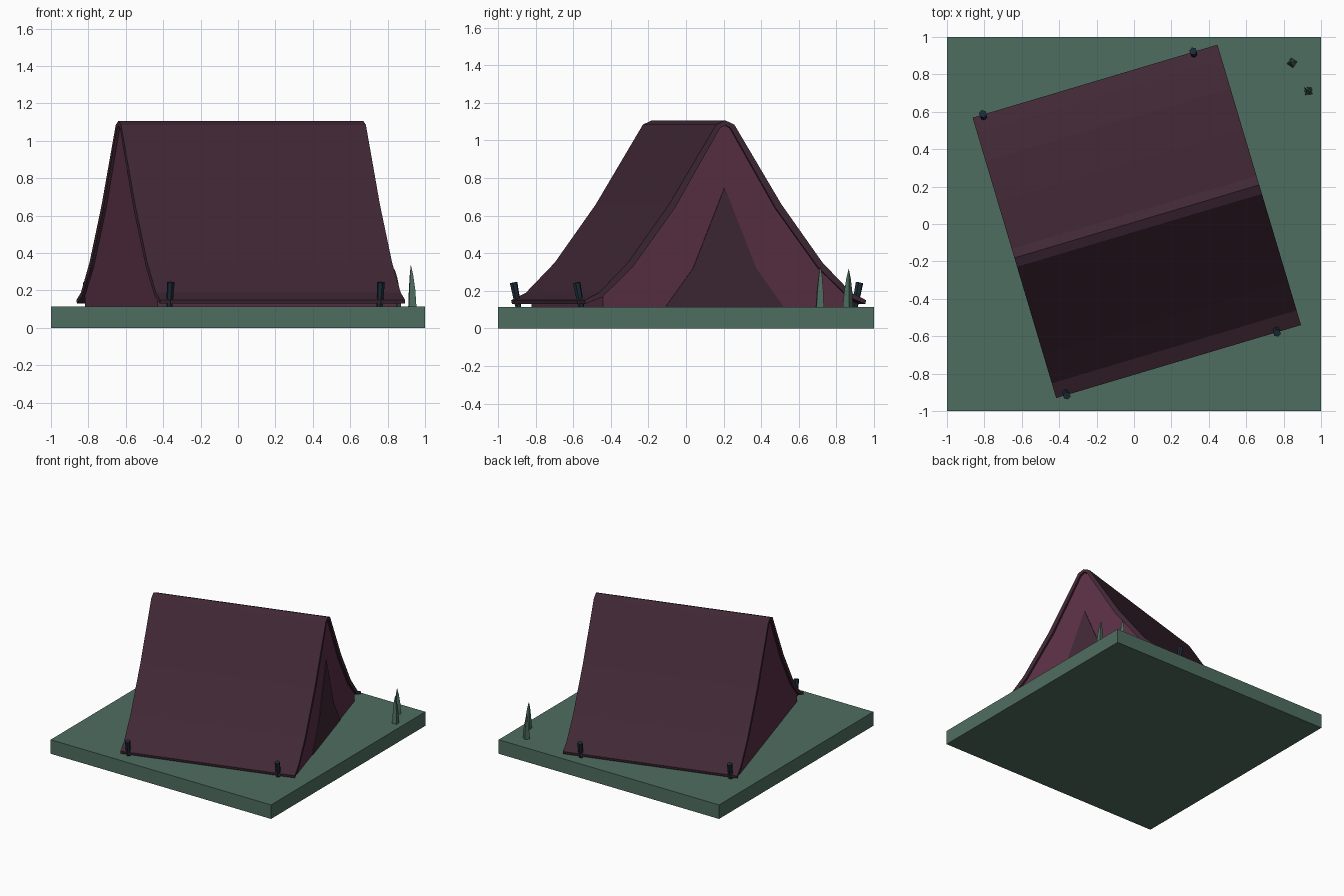
import bpy, bmesh, math
from mathutils import Matrix, Vector

if "Cube" in bpy.data.objects:
    bpy.data.objects.remove(bpy.data.objects["Cube"])

ANGLE = math.radians(16.6)
TENT = Matrix.Translation((0.015, 0.014, 0)) @ Matrix.Rotation(ANGLE, 4, 'Z')


def material(name, color):
    m = bpy.data.materials.new(name)
    m.diffuse_color = (*color, 1)
    m.use_nodes = True
    m.node_tree.nodes["Principled BSDF"].inputs["Base Color"].default_value = m.diffuse_color
    return m


ROOF = material("dark_canvas", (0.052, 0.021, 0.036))
WALL = material("plum_canvas", (0.105, 0.03, 0.06))
GRASS = material("grass_green", (0.078, 0.155, 0.12))
PEG = material("peg_blue", (0.012, 0.025, 0.04))


def finish(name, bm, mat, matrix=Matrix()):
    bmesh.ops.recalc_face_normals(bm, faces=bm.faces)
    bm.transform(matrix)
    mesh = bpy.data.meshes.new(name)
    bm.to_mesh(mesh)
    bm.free()
    mesh.materials.append(mat)
    ob = bpy.data.objects.new(name, mesh)
    bpy.context.collection.objects.link(ob)
    return ob


def mirrored(half):
    """Full outline from right half that starts on the centre line."""
    return [(-v, z) for v, z in reversed(half[1:])] + half


def prism(name, outline, u0, u1, mat):
    """Extrude a (v, z) outline along the tent's length."""
    bm = bmesh.new()
    face = bm.faces.new([bm.verts.new((u0, v, z)) for v, z in outline])
    ext = bmesh.ops.extrude_face_region(bm, geom=[face])["geom"]
    bmesh.ops.translate(bm, vec=(u1 - u0, 0, 0),
                        verts=[g for g in ext if isinstance(g, bmesh.types.BMVert)])
    return finish(name, bm, mat, TENT)


# ground slab
bm = bmesh.new()
bmesh.ops.create_cube(bm, size=1, matrix=Matrix.Translation((0, 0, 0.0575))
                      @ Matrix.Diagonal((2, 2, 0.115, 1)))
finish("ground_slab", bm, GRASS)

# sagging roof sheet
outer = [(0, 1.107), (0.05, 1.085), (0.312, 0.66), (0.54, 0.35), (0.70, 0.19), (0.782, 0.15)]
inner = [(0, 1.082), (0.03, 1.065), (0.28, 0.64), (0.515, 0.325), (0.685, 0.165), (0.778, 0.13)]
prism("roof_sheet", mirrored(outer) + mirrored(inner)[::-1], -0.683, 0.683, ROOF)

# tent body with end walls, tucked under the roof
body = inner[:4] + [(0.675, 0.175), (0.675, 0.11)]
prism("tent_body", mirrored(body), -0.667, 0.667, WALL)

# dark door on the right end
door = [(0, 0.75), (0.175, 0.32), (0.33, 0.112)]
prism("door", mirrored(door), 0.655, 0.672, ROOF)

# pegs, leaning outward along both eaves
for i, (u, side) in enumerate([(-0.625, -1), (0.548, -1), (-0.625, 1), (0.548, 1)]):
    bm = bmesh.new()
    bmesh.ops.create_cone(bm, cap_ends=True, segments=6, radius1=0.016,
                          radius2=0.021, depth=0.14)
    place = (TENT @ Matrix.Translation((u, side * 0.772, 0.175))
             @ Matrix.Rotation(-side * 0.2, 4, 'X'))
    finish(f"peg_{i + 1}", bm, PEG, place)

# grass blades: four-sided, bending toward the tip
for i, (x, y, h, spin) in enumerate([(0.845, 0.862, 0.205, 0.2), (0.932, 0.712, 0.225, 0.9)]):
    bm = bmesh.new()
    rings = []
    for t, r in [(0, 0.028), (0.4, 0.022), (0.75, 0.012)]:
        rings.append([bm.verts.new((r * math.cos(spin + k * math.pi / 2) - 0.008 * t * t,
                                    r * math.sin(spin + k * math.pi / 2) + 0.004 * t,
                                    h * t)) for k in range(4)])
    tip = bm.verts.new((-0.008, 0.004, h))
    bm.faces.new(rings[0])
    for k in range(4):
        n = (k + 1) % 4
        for a, b in zip(rings, rings[1:]):
            bm.faces.new((a[k], a[n], b[n], b[k]))
        bm.faces.new((rings[-1][k], rings[-1][n], tip))
    finish(f"grass_blade_{i + 1}", bm, GRASS, Matrix.Translation((x, y, 0.113)))
